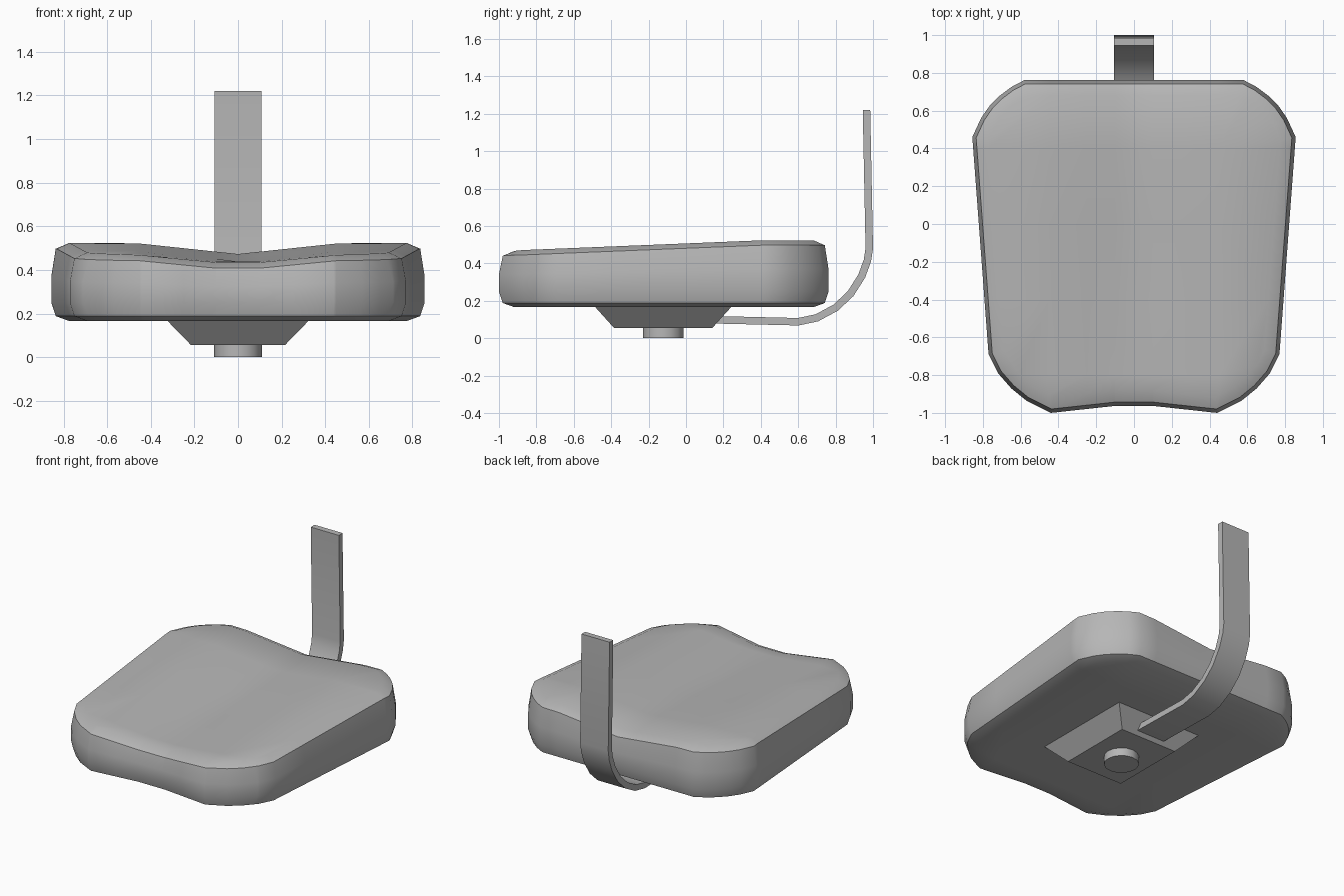
import bpy, bmesh, math
from mathutils import Vector

if "Cube" in bpy.data.objects:
    bpy.data.objects.remove(bpy.data.objects["Cube"])

grey = bpy.data.materials.new("dark_grey")
grey.diffuse_color = (.47, .47, .47, 1)
grey.use_nodes = True
grey.node_tree.nodes["Principled BSDF"].inputs["Base Color"].default_value = grey.diffuse_color


def finish(name, bm, angle=35):
    bmesh.ops.recalc_face_normals(bm, faces=bm.faces)
    mesh = bpy.data.meshes.new(name)
    bm.to_mesh(mesh)
    bm.free()
    mesh.materials.append(grey)
    ob = bpy.data.objects.new(name, mesh)
    bpy.context.collection.objects.link(ob)
    bpy.ops.object.select_all(action='DESELECT')
    bpy.context.view_layer.objects.active = ob
    ob.select_set(True)
    bpy.ops.object.shade_smooth_by_angle(angle=math.radians(angle))
    return ob


def loft(rings):
    # Skins closed rings of equal length and caps both ends
    bm = bmesh.new()
    rows = [[bm.verts.new(p) for p in r] for r in rings]
    n = len(rows[0])
    for a, b in zip(rows, rows[1:]):
        for i in range(n):
            j = (i + 1) % n
            bm.faces.new((a[i], a[j], b[j], b[i]))
    bm.faces.new(rows[0])
    bm.faces.new(rows[-1])
    return bm


def inset(pts, d):
    # Mitred inward offset of a counter-clockwise outline
    out = []
    for i, p in enumerate(pts):
        e1 = (p - pts[i - 1]).normalized()
        e2 = (pts[(i + 1) % len(pts)] - p).normalized()
        n1, n2 = Vector((-e1.y, e1.x)), Vector((-e2.y, e2.x))
        m = (n1 + n2).normalized()
        out.append(p + m * d / m.dot(n1))
    return out


# Seat cushion: lofted outline with rounded rims
half = [(.1, -.963), (.44, -1), (.57, -.935), (.65, -.87), (.72, -.79), (.77, -.69),
        (.856, .46), (.81, .56), (.765, .625), (.71, .68), (.65, .725), (.58, .762)]
outline = [Vector(p) for p in half] + [Vector((-x, y)) for x, y in reversed(half)]
levels = [(.08, .166), (.02, .188), (0, .25), (0, .37), (.02, .497), (.08, .523)]
bm = loft([[(p.x, p.y, z) for p in inset(outline, d)] for d, z in levels])

# Extra cuts carry the saddle dip and the slope towards the front
cuts = [((x, 0, 0), (1, 0, 0)) for x in (-.45, -.25, -.1, 0, .1, .25, .45)]
cuts += [((0, y, 0), (0, 1, 0)) for y in (-.8, -.4, 0, .4)]
for co, no in cuts:
    bmesh.ops.bisect_plane(bm, geom=bm.verts[:] + bm.edges[:] + bm.faces[:],
                           dist=1e-5, plane_co=co, plane_no=no)
for v in bm.verts:
    w = min(1, max(0, (v.co.z - .25) / .24))
    slope = .053 * min(1, max(0, (.4 - v.co.y) / 1.3))
    front = v.co.y < -.8
    dip = .036 * min(1, (.47 - abs(v.co.x)) / .37) if front else .05 * (1 - abs(v.co.x) / .47)
    v.co.z -= w * (slope + max(0, dip))
finish("seat_cushion", bm, 40)


# Tapered mounting block under the seat
def rect(hx, hy, z):
    return [(sx * hx, sy * hy - .122, z) for sx, sy in ((-1, -1), (1, -1), (1, 1), (-1, 1))]


finish("mounting_block", loft([rect(.215, .263, .055), rect(.325, .365, .168)]), 20)

# Post stub
ring = [(.109 * math.cos(a), .109 * math.sin(a) - .122)
        for a in (i * math.tau / 16 for i in range(16))]
finish("post_stub", loft([[(x, y, z) for x, y in ring] for z in (0, .07)]))

# Bent flat bar for the backrest
path = [Vector(p) for p in ((.08, .1), (.6, .088), (.7, .109), (.8, .163), (.88, .238),
                            (.94, .333), (.97, .415), (.98, .48), (.965, 1.22))]
rings = []
for i, p in enumerate(path):
    a = (p - path[i - 1]).normalized() if i else (path[1] - p).normalized()
    b = (path[i + 1] - p).normalized() if i + 1 < len(path) else a
    t = (a + b).normalized()
    n = Vector((-t.y, t.x)) * .02
    rings.append([(x, (p + s * n).x, (p + s * n).y)
                  for x, s in ((-.107, -1), (.107, -1), (.107, 1), (-.107, 1))])
finish("backrest_bar", loft(rings))
